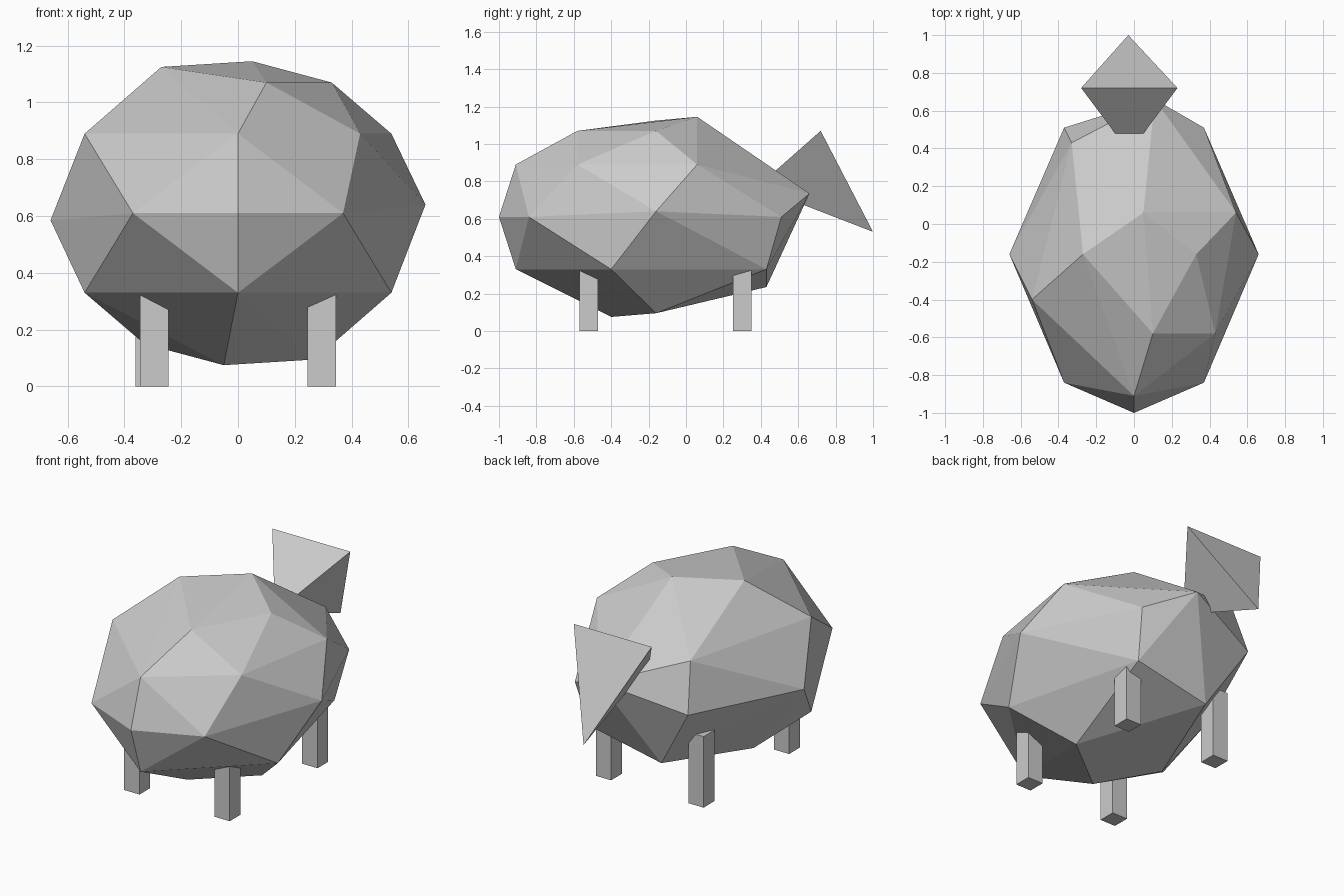
import bpy
import bmesh
from mathutils import Vector

# Remove the default cube
default_cube = bpy.data.objects.get("Cube")
if default_cube:
    bpy.data.objects.remove(default_cube, do_unlink=True)


def make_material(name, colour):
    material = bpy.data.materials.new(name)
    material.use_nodes = True
    material.diffuse_color = colour
    shader = material.node_tree.nodes["Principled BSDF"]
    shader.inputs["Base Color"].default_value = colour
    return material


plain_grey = make_material("plain grey", (0.6, 0.6, 0.6, 1))


def faceted_hull(name, corners):
    """Build a flat-faced convex solid from its corner points."""
    mesh = bpy.data.meshes.new(name)
    bm = bmesh.new()
    for corner in corners:
        bm.verts.new(corner)
    bmesh.ops.convex_hull(bm, input=bm.verts)
    bmesh.ops.recalc_face_normals(bm, faces=bm.faces)
    bm.to_mesh(mesh)
    bm.free()
    mesh.materials.append(plain_grey)
    solid = bpy.data.objects.new(name, mesh)
    bpy.context.collection.objects.link(solid)
    return solid


def both_sides(x, y, z):
    return [(x, y, z), (-x, y, z)]


# Body: an irregular faceted boulder shape, longer than it is wide
nose = [(0, -0.91, 0.89), (0, -1, 0.61), (0, -0.91, 0.33)]
paired = (both_sides(0.37, -0.84, 0.61)
          + both_sides(0.54, -0.4, 0.33)
          + both_sides(0.37, 0.51, 0.61))
flanks = [(0.66, -0.16, 0.64), (-0.66, -0.16, 0.585)]
shoulders = [(0.43, -0.58, 0.89), (-0.54, -0.4, 0.89),
             (0.54, 0.06, 0.89), (-0.33, 0.43, 0.89)]
back_ridge = [(0.1, -0.58, 1.07), (0.33, -0.16, 1.07),
              (-0.27, -0.16, 1.125), (0.05, 0.06, 1.145)]
rump = [(0.11, 0.66, 0.735), (0.33, 0.43, 0.33), (-0.14, 0.43, 0.235)]
belly = [(-0.05, -0.4, 0.075), (0.27, -0.16, 0.095), (-0.33, -0.16, 0.15)]
faceted_hull("body", nose + paired + flanks + shoulders
             + back_ridge + rump + belly)

# Tail: a three-sided cone flaring out of the rump
tail_root = [(-0.025, 0.38, 0.77)]
tail_end = [(-0.28, 0.72, 1.07), (0.23, 0.72, 1.07), (-0.03, 1, 0.53)]
faceted_hull("tail", tail_root + tail_end)

# Legs: four square posts sunk into the belly
leg_width, leg_height = 0.1, 0.42
leg_centres = {
    "front_left_leg": (0.295, -0.52),
    "front_right_leg": (-0.295, -0.52),
    "back_left_leg": (0.295, 0.3),
    "back_right_leg": (-0.31, 0.3),
}
for leg_name, (x, y) in leg_centres.items():
    bpy.ops.mesh.primitive_cube_add(size=1, location=(x, y, leg_height / 2))
    leg = bpy.context.object
    leg.name = leg_name
    leg.scale = Vector((leg_width, leg_width, leg_height))
    leg.data.materials.append(plain_grey)
